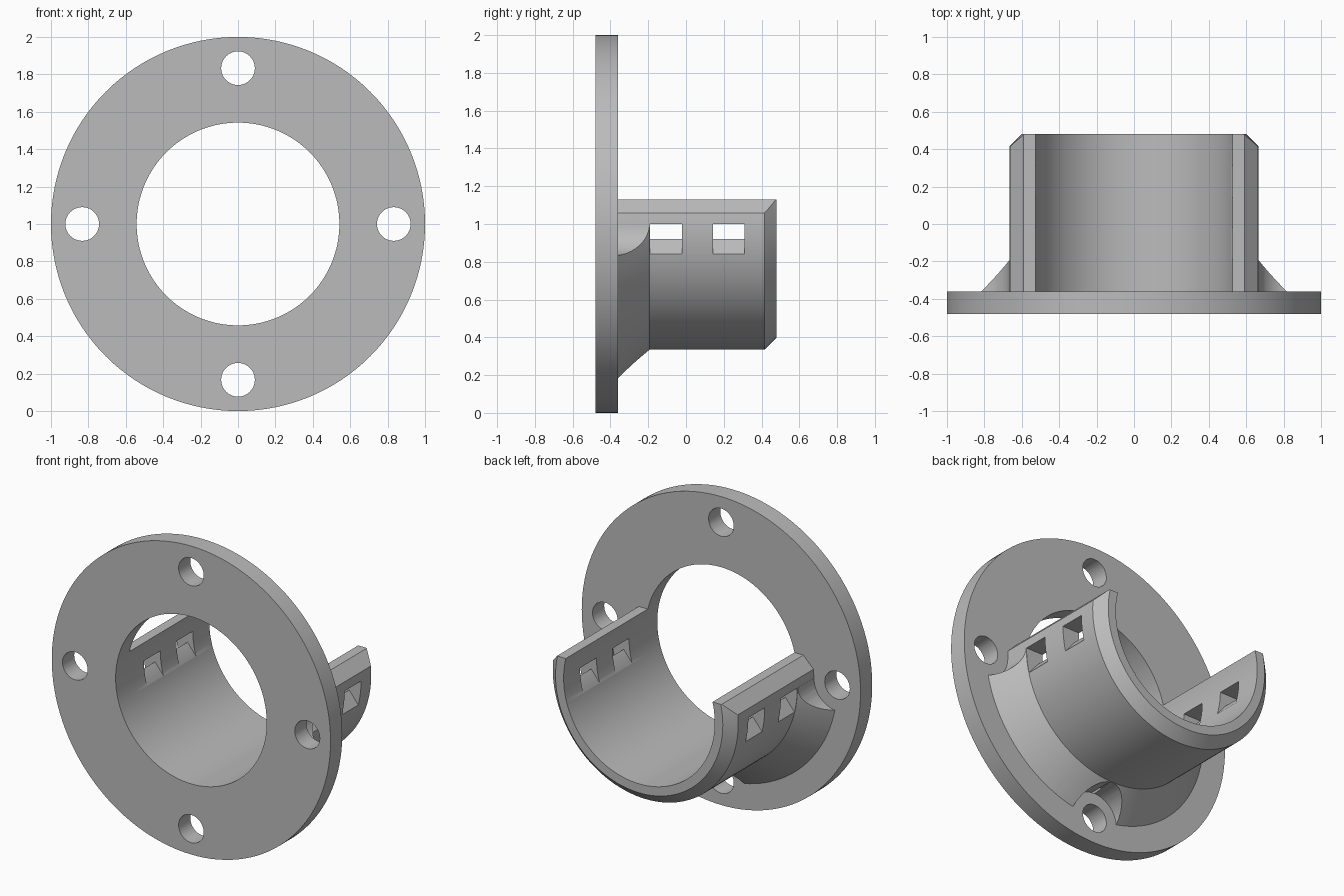
import bpy, bmesh, math
from mathutils import Matrix, Vector

cube = bpy.data.objects.get("Cube")
if cube:
    bpy.data.objects.remove(cube, do_unlink=True)

AXIS_Z = 1.0
SEGMENTS = 128
FRONT, PLATE_BACK, END = -0.48, -0.36, 0.48
BORE, SLEEVE, BOLT_RING, BOLT, CLEAR = 0.542, 0.665, 0.833, 0.09, 0.167
RIM_TOP, BEVEL = 1.13, 0.065

grey = bpy.data.materials.new("plain_grey")
grey.use_nodes = True
grey.diffuse_color = (0.5, 0.5, 0.5, 1)
grey.node_tree.nodes["Principled BSDF"].inputs["Base Color"].default_value = (0.5, 0.5, 0.5, 1)


def finish(bm, name):
    bmesh.ops.recalc_face_normals(bm, faces=bm.faces[:])
    mesh = bpy.data.meshes.new(name)
    bm.to_mesh(mesh)
    bm.free()
    mesh.materials.append(grey)
    obj = bpy.data.objects.new(name, mesh)
    bpy.context.collection.objects.link(obj)
    return obj


def lathe(name, profile):
    """Revolve a closed (radius, y) profile around the bore axis."""
    bm = bmesh.new()
    rings = []
    for i in range(SEGMENTS):
        a = 2 * math.pi * i / SEGMENTS
        rings.append([bm.verts.new((r * math.cos(a), y, AXIS_Z + r * math.sin(a)))
                      for r, y in profile])
    n = len(profile)
    for i, ring in enumerate(rings):
        nxt = rings[(i + 1) % SEGMENTS]
        for j in range(n):
            k = (j + 1) % n
            bm.faces.new((ring[j], ring[k], nxt[k], nxt[j]))
    return finish(bm, name)


def prism(name, outline, y0, y1):
    """Extrude a closed (x, z) outline along y."""
    bm = bmesh.new()
    face = bm.faces.new([bm.verts.new((x, y0, z)) for x, z in outline])
    out = bmesh.ops.extrude_face_region(bm, geom=[face])
    verts = [v for v in out["geom"] if isinstance(v, bmesh.types.BMVert)]
    bmesh.ops.translate(bm, verts=verts, vec=Vector((0, y1 - y0, 0)))
    return finish(bm, name)


def rod(name, x, z, radius, y0, y1):
    pts = [(x + radius * math.cos(2 * math.pi * i / 48),
            z + radius * math.sin(2 * math.pi * i / 48)) for i in range(48)]
    return prism(name, pts, y0, y1)


def boolean(target, tool, operation="DIFFERENCE"):
    tool.hide_render = True
    mod = target.modifiers.new("cut", "BOOLEAN")
    mod.operation = operation
    mod.solver = "EXACT"
    mod.object = tool
    bpy.context.view_layer.objects.active = target
    bpy.ops.object.modifier_apply(modifier=mod.name)
    bpy.data.objects.remove(tool, do_unlink=True)


def box_above(z):
    return prism("cutter", [(-2, z), (2, z), (2, 3), (-2, 3)], -1, 1)


bolt_spots = [(BOLT_RING * math.cos(k * math.pi / 2),
               AXIS_Z + BOLT_RING * math.sin(k * math.pi / 2)) for k in range(4)]

# Mounting plate with four bolt holes
flange = lathe("mounting_flange", [(BORE, FRONT), (1, FRONT), (1, PLATE_BACK), (BORE, PLATE_BACK)])
for x, z in bolt_spots:
    boolean(flange, rod("cutter", x, z, BOLT, -1, 1))

# Half-open sleeve with a bevelled rear edge
sleeve = lathe("sleeve", [(BORE, PLATE_BACK), (SLEEVE, PLATE_BACK), (SLEEVE, END - BEVEL),
                          (SLEEVE - BEVEL, END), (BORE, END)])
boolean(sleeve, box_above(RIM_TOP))
for side in (1, -1):
    # Sloped outer edge of each rim
    slope = [(0.57, 1.15), (0.8, 0.92), (0.8, 1.15)]
    boolean(sleeve, prism("cutter", [(side * x, z) for x, z in slope], -0.5, 0.6))
    # Strap slots with a ridged floor
    slot = [(0.45, 0.84), (0.515, 0.84), (0.58, 0.92), (0.645, 0.84),
            (0.72, 0.84), (0.72, 1.0), (0.45, 1.0)]
    for y in (-0.19, 0.143):
        boolean(sleeve, prism("cutter", [(side * x, z) for x, z in slot], y, y + 0.168))

# Conical support under the sleeve, relieved around the bolts
support = lathe("support", [(0.62, PLATE_BACK), (BOLT_RING, PLATE_BACK),
                            (SLEEVE, PLATE_BACK + 0.168), (0.62, PLATE_BACK + 0.168)])
boolean(support, box_above(AXIS_Z))
for x, z in bolt_spots:
    boolean(support, rod("cutter", x, z, CLEAR, -0.6, 0))

# Join into one solid fitting
boolean(sleeve, support, "UNION")
boolean(flange, sleeve, "UNION")
flange.name = "flanged_sleeve"

bpy.ops.object.select_all(action="DESELECT")
flange.select_set(True)
bpy.context.view_layer.objects.active = flange
bpy.ops.object.shade_smooth_by_angle(angle=math.radians(25))
